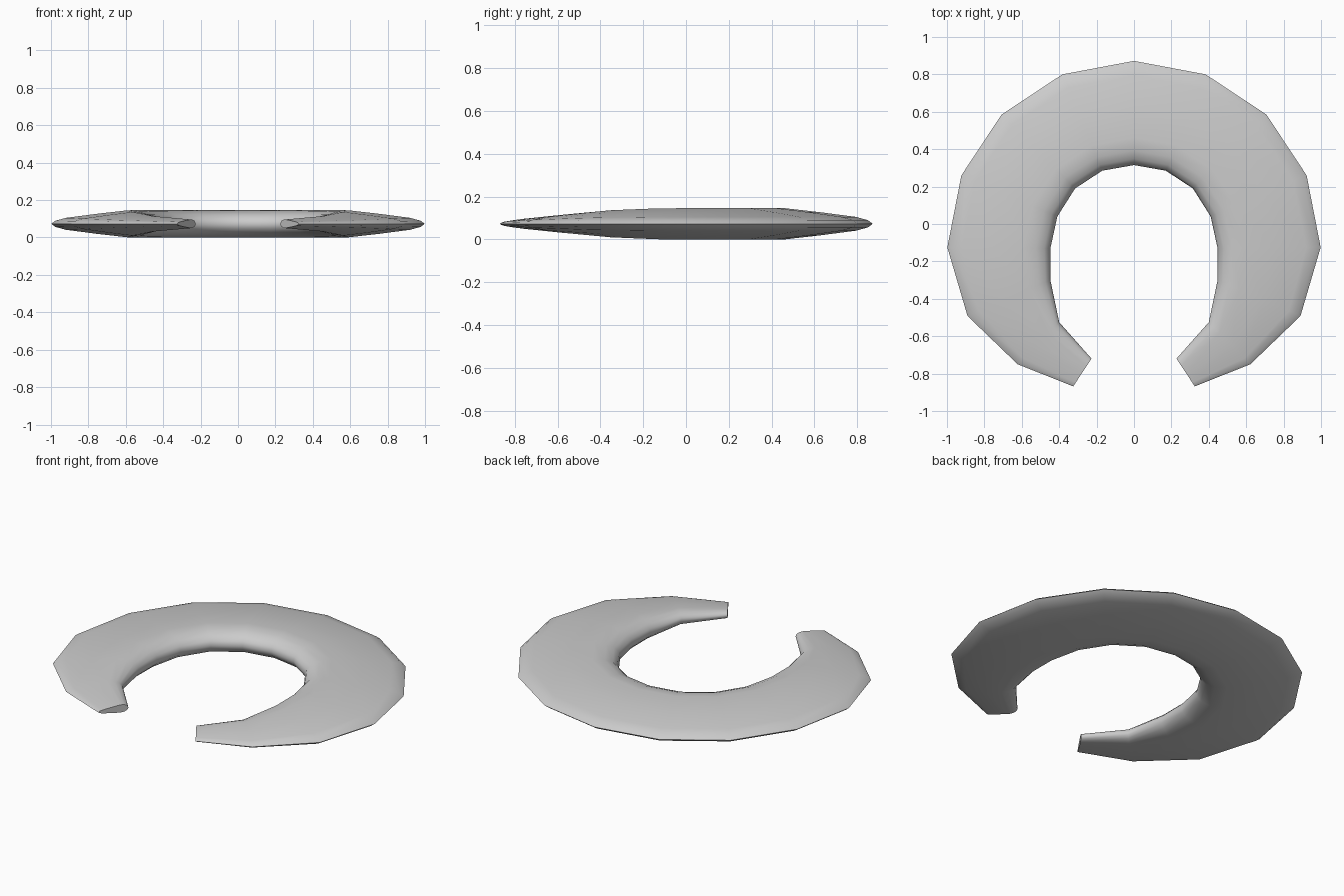
import bpy, bmesh, math

if "Cube" in bpy.data.objects:
    bpy.data.objects.remove(bpy.data.objects["Cube"])

# Stations from the back centre to the tip: inner edge and outer edge in plan
INNER = [(0, .315), (.17, .285), (.315, .19), (.41, .04),
         (.447, -.13), (.447, -.30), (.40, -.525), (.227, -.72)]
OUTER = [(0, .872), (.383, .80), (.708, .585), (.923, .26),
         (.998, -.125), (.89, -.492), (.622, -.75), (.325, -.868)]
# Teardrop half section: fraction of width from inner edge, fraction of half height
HALF = [(0, 0), (.015, .35), (.06, .68), (.14, .91), (.26, 1), (.56, .74),
        (.86, .44), (.96, .23), (1, 0)]
SECTION = HALF + [(u, -h) for u, h in HALF[-2:0:-1]]
MID_Z, THICK = .073, .073 / .557

stations = list(zip(INNER, OUTER))
mirrored = [((-a[0], a[1]), (-b[0], b[1])) for a, b in stations[:0:-1]]

# Sweep the section along the crescent, height scaled with width
bm = bmesh.new()
rings = []
for (ix, iy), (ox, oy) in mirrored + stations:
    half = math.hypot(ox - ix, oy - iy) * THICK
    rings.append([bm.verts.new((ix + (ox - ix) * u, iy + (oy - iy) * u, MID_Z + h * half))
                  for u, h in SECTION])
n = len(SECTION)
for a, b in zip(rings, rings[1:]):
    for i in range(n):
        j = (i + 1) % n
        bm.faces.new((a[i], a[j], b[j], b[i]))

# Flat end caps
bm.faces.new(rings[0])
bm.faces.new(rings[-1])
bmesh.ops.recalc_face_normals(bm, faces=bm.faces)

mesh = bpy.data.meshes.new("crescent_collar")
bm.to_mesh(mesh)
bm.free()
collar = bpy.data.objects.new("crescent_collar", mesh)
bpy.context.collection.objects.link(collar)
bpy.context.view_layer.objects.active = collar
collar.select_set(True)
bpy.ops.object.shade_smooth_by_angle(angle=math.radians(50))
